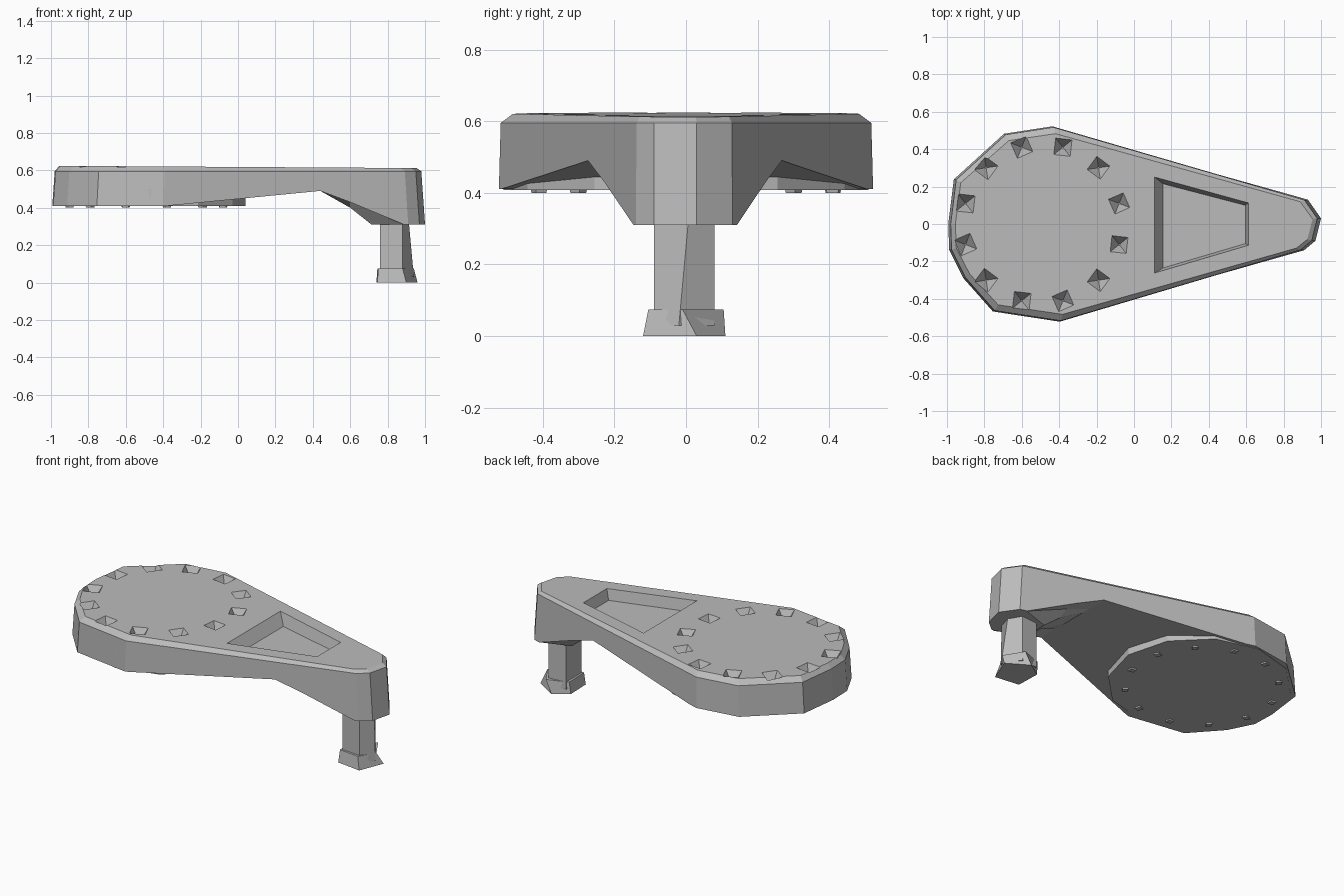
import bpy, bmesh, math

cube = bpy.data.objects.get("Cube")
if cube:
    bpy.data.objects.remove(cube, do_unlink=True)

grey = bpy.data.materials.new("matte grey")
grey.use_nodes = True
grey.diffuse_color = (0.5, 0.5, 0.5, 1)
grey.node_tree.nodes["Principled BSDF"].inputs["Base Color"].default_value = (0.5, 0.5, 0.5, 1)


def add_loft(bm, rings):
    """Skin a stack of equal-length rings and close both ends."""
    rows = [[bm.verts.new(p) for p in ring] for ring in rings]
    n = len(rows[0])
    for low, high in zip(rows, rows[1:]):
        for i in range(n):
            j = (i + 1) % n
            bm.faces.new((low[i], low[j], high[j], high[i]))
    bm.faces.new(rows[0][::-1])
    bm.faces.new(rows[-1])


def finish(name, bm):
    bmesh.ops.recalc_face_normals(bm, faces=bm.faces[:])
    mesh = bpy.data.meshes.new(name)
    bm.to_mesh(mesh)
    bm.free()
    mesh.materials.append(grey)
    obj = bpy.data.objects.new(name, mesh)
    bpy.context.collection.objects.link(obj)
    return obj


def loft(name, rings):
    bm = bmesh.new()
    add_loft(bm, rings)
    return finish(name, bm)


def ring(points, z, sx=1, sy=1, tilt=0):
    return [(x * sx, y * sy, z - tilt * x) for x, y in points]


def cut(target, cutter):
    cutter.hide_render = True
    mod = target.modifiers.new("cut", 'BOOLEAN')
    mod.operation = 'DIFFERENCE'
    mod.solver = 'EXACT'
    mod.object = cutter
    bpy.context.view_layer.objects.active = target
    bpy.ops.object.modifier_apply(modifier=mod.name)
    bpy.data.objects.remove(cutter, do_unlink=True)


# Teardrop body with slightly drafted walls and a chamfered top
outline = [(1.0, 0.03), (0.93, 0.13), (-0.44, 0.525), (-0.7, 0.485),
           (-0.97, 0.24), (-1.0, 0.0), (-0.995, -0.14), (-0.92, -0.29),
           (-0.76, -0.47), (-0.4, -0.525), (0.91, -0.14), (0.97, -0.09)]
body = loft("body", [ring(outline, 0.31),
                     ring(outline, 0.595, 0.98, 0.985),
                     ring(outline, 0.618, 0.955, 0.92, 0.006)])

# Arched underside, with the tip's boss reaching further in at the middle
sections = []
for y, mid, end in ((-0.7, 0.43, 0.9), (-0.14, 0.43, 0.9), (-0.08, 0.4, 0.72),
                    (0.08, 0.4, 0.72), (0.14, 0.43, 0.9), (0.7, 0.43, 0.9)):
    profile = [(-1.3, 0.2), (-1.3, 0.41), (-0.38, 0.41), (0.44, 0.49),
               (0.6, mid), (end, 0.305), (end, 0.2)]
    sections.append([(x, y, z) for x, z in profile])
cut(body, loft("underside_cutter", sections))

# Sunken panel in the arm
panel_top = [(0.105, -0.265), (0.615, -0.115), (0.615, 0.115), (0.105, 0.255)]
panel_floor = [(0.155, -0.235), (0.595, -0.105), (0.595, 0.1), (0.155, 0.215)]
cut(body, loft("panel_cutter", [ring(panel_floor, 0.55), ring(panel_top, 0.625)]))

# Ring of twelve pointed square sockets
CENTRE, RADIUS = -0.49, 0.425
angles = [math.radians(15 + 30 * k) for k in range(12)]


def square(a, size, z):
    cx, cy = CENTRE + RADIUS * math.cos(a), RADIUS * math.sin(a)
    turns = [a + math.pi / 4 + q * math.pi / 2 + 0.15 for q in range(4)]
    return [(cx + size * math.cos(t), cy + size * math.sin(t), z) for t in turns]


bm = bmesh.new()
for a in angles:
    add_loft(bm, [square(a, 0.006, 0.55), square(a, 0.07, 0.63)])
cut(body, finish("socket_cutter", bm))

# Round base under the wide end
base = []
for k in range(12):
    t = k * math.pi / 6
    base.append((-0.47 + 0.51 * math.cos(t), 0.51 * math.sin(t)))
loft("round_base", [ring(base, 0.408), ring(base, 0.5)])

# Small pin tips below the base
bm = bmesh.new()
for a in angles:
    add_loft(bm, [square(a, 0.022, 0.4), square(a, 0.03, 0.43)])
finish("pin_tips", bm)

# Faceted post and flared foot under the tip
post_low = [(0.94, -0.02), (0.88, -0.09), (0.76, -0.08), (0.76, 0.07), (0.87, 0.08)]
post_high = [(0.91, 0.01), (0.88, -0.09), (0.76, -0.08), (0.76, 0.07), (0.87, 0.08)]
loft("post", [ring(post_low, 0.03), ring(post_high, 0.36)])
foot_low = [(0.96, 0.03), (0.9, -0.12), (0.745, -0.1), (0.74, 0.05), (0.83, 0.11)]
foot_high = [(0.94, -0.01), (0.88, -0.105), (0.75, -0.09), (0.745, 0.06), (0.87, 0.105)]
loft("foot", [ring(foot_low, 0), ring(foot_high, 0.075)])
